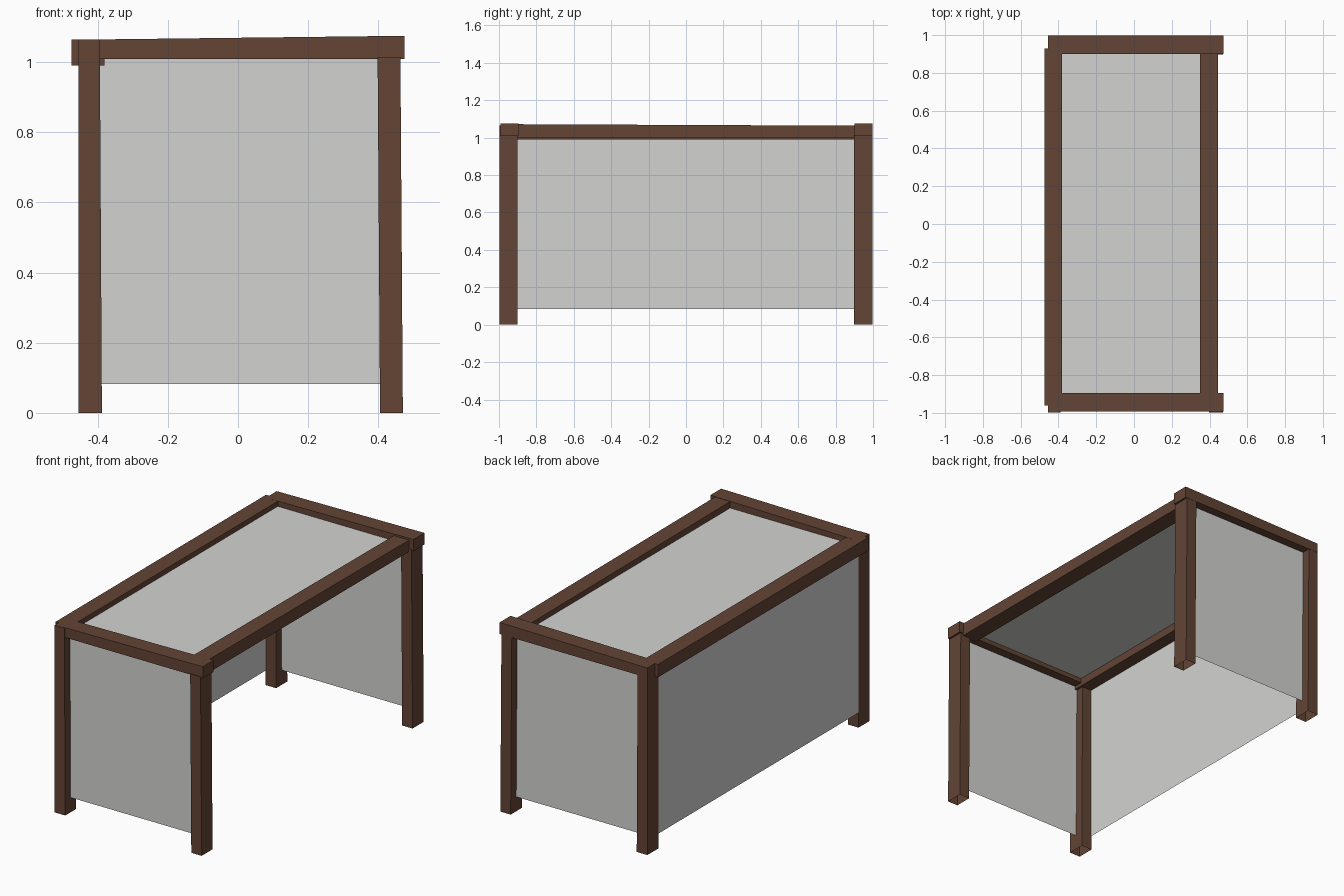
import bpy, bmesh

if "Cube" in bpy.data.objects:
    bpy.data.objects.remove(bpy.data.objects["Cube"])


def material(name, rgb):
    m = bpy.data.materials.new(name)
    m.diffuse_color = (*rgb, 1)
    m.use_nodes = True
    m.node_tree.nodes["Principled BSDF"].inputs["Base Color"].default_value = m.diffuse_color
    return m


WOOD = material("dark brown wood", (0.125, 0.058, 0.036))
PANEL = material("light grey panel", (0.65, 0.65, 0.64))


def finish(name, bm, mat):
    me = bpy.data.meshes.new(name)
    bm.to_mesh(me)
    bm.free()
    me.materials.append(mat)
    ob = bpy.data.objects.new(name, me)
    bpy.context.collection.objects.link(ob)
    return ob


def bar(name, x, y, z, move=None, open_bottom=False):
    """Box between ranges x, y, z; move() bends each corner slightly."""
    bm = bmesh.new()
    bmesh.ops.create_cube(bm, size=1)
    if open_bottom:
        low = [f for f in bm.faces if f.normal.z < -0.5]
        bmesh.ops.delete(bm, geom=low, context='FACES_ONLY')
    for v in bm.verts:
        sx, sy, sz = (int(c > 0) for c in v.co)
        v.co = (x[sx], y[sy], z[sz])
        if move:
            move(v.co, sx, sy, sz)
    return finish(name, bm, WOOD)


def panel(name, corners):
    bm = bmesh.new()
    bm.faces.new([bm.verts.new(c) for c in corners])
    return finish(name, bm, PANEL)


# Legs: open tubes, leaning a little at the top
def lean_left(co, sx, sy, sz):
    co.x -= 0.006 * sx * sz


def lean_right(co, sx, sy, sz):
    co.x -= 0.007 * sz


for end, y in (("front", (-0.998, -0.9)), ("back", (0.897, 0.997))):
    bar(f"{end}_left_leg", (-0.455, -0.388), y, (0, 1.064), lean_left, True)
    bar(f"{end}_right_leg", (0.405, 0.47), y, (0, 1.015), lean_right, True)


# Short end beams, rising towards the right
def rise(co, sx, sy, sz):
    if sz and sx:
        co.z += 0.011


bar("front_beam", (-0.45, 0.474), (-0.993, -0.896), (1.009, 1.064), rise)
bar("back_beam", (-0.45, 0.474), (0.9, 0.998), (1.009, 1.064), rise)


# Long side beams
def drop(co, sx, sy, sz):
    if sz and sy:
        co.z -= 0.008


bar("left_beam", (-0.475, -0.38), (-0.96, 0.93), (0.99, 1.064))
bar("right_beam", (0.35, 0.446), (-0.91, 0.91), (0.998, 1.072), drop)

# Thin infill panels: both ends, the left side and the top
LOW, HIGH = 0.083, 1.02
for end, y in (("front", -0.948), ("back", 0.948)):
    panel(f"{end}_panel", [(-0.42, y, LOW), (0.43, y, LOW),
                           (0.43, y, HIGH), (-0.42, y, HIGH)])
panel("left_panel", [(-0.4535, 0.95, LOW), (-0.4535, -0.95, LOW),
                     (-0.4535, -0.95, HIGH), (-0.4535, 0.95, HIGH)])
panel("top_panel", [(-0.42, -0.94, 1.035), (0.40, -0.94, 1.035),
                    (0.40, 0.94, 1.035), (-0.42, 0.94, 1.035)])
